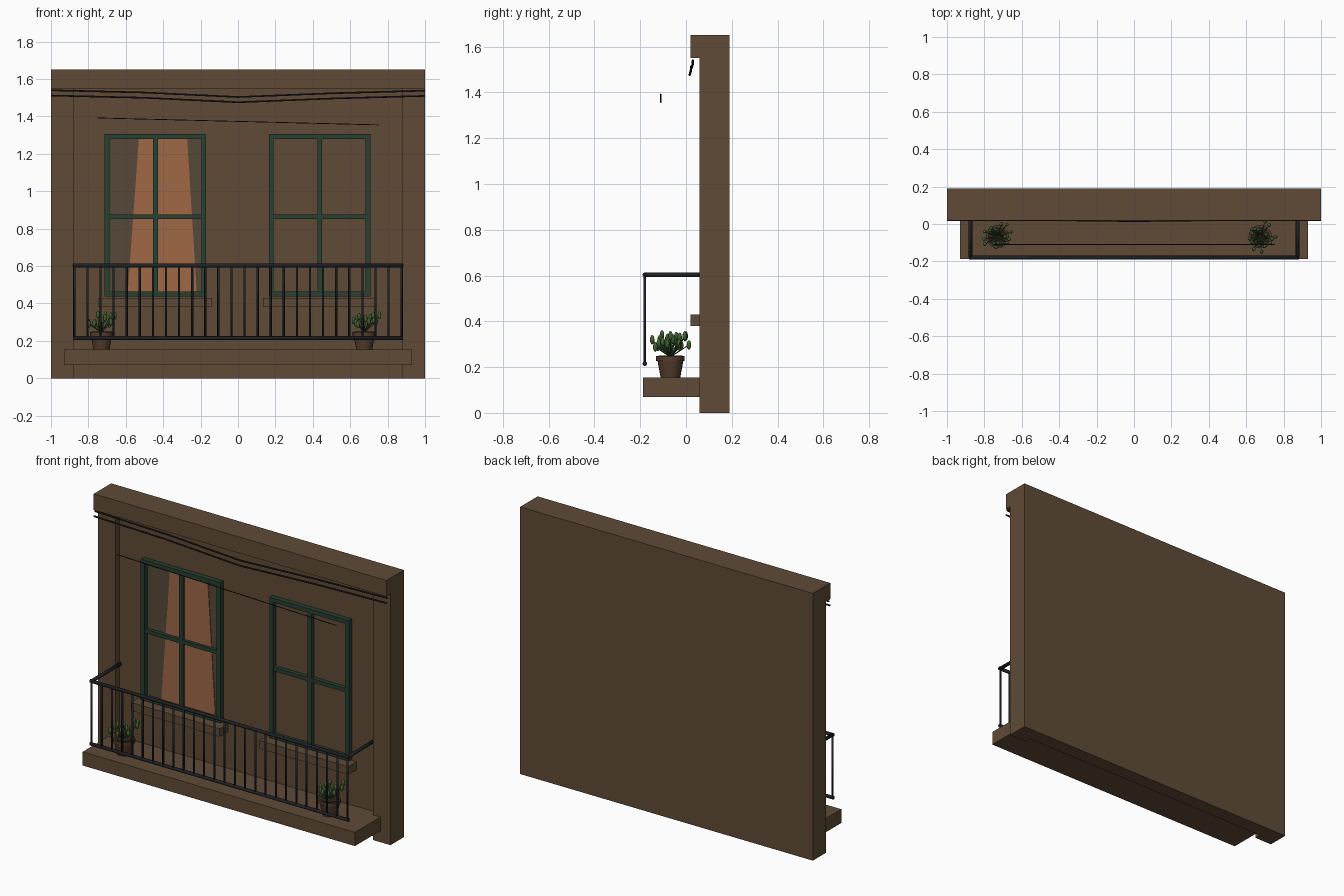
import bpy, bmesh, math, random
from mathutils import Vector

random.seed(4)
if "Cube" in bpy.data.objects:
    bpy.data.objects.remove(bpy.data.objects["Cube"], do_unlink=True)


def material(name, rgb):
    m = bpy.data.materials.new(name)
    m.use_nodes = True
    m.diffuse_color = (*rgb, 1)
    m.node_tree.nodes["Principled BSDF"].inputs["Base Color"].default_value = (*rgb, 1)
    return m


PLASTER = material("brown plaster", (0.115, 0.07, 0.038))
GLOW = material("warm curtain", (0.35, 0.14, 0.062))
SHADE = material("dim pane", (0.095, 0.066, 0.041))
GREEN = material("green paint", (0.02, 0.05, 0.03))
IRON = material("black iron", (0.014, 0.015, 0.018))
CLAY = material("dark clay", (0.09, 0.045, 0.027))
LEAF = material("leaf green", (0.05, 0.12, 0.03))
SOIL = material("dark soil", (0.025, 0.017, 0.01))


def finish(name, bm, mat, smooth=False):
    me = bpy.data.meshes.new(name)
    bmesh.ops.recalc_face_normals(bm, faces=bm.faces)
    for f in bm.faces:
        f.smooth = smooth
    bm.to_mesh(me)
    bm.free()
    me.materials.append(mat)
    ob = bpy.data.objects.new(name, me)
    bpy.context.scene.collection.objects.link(ob)
    return ob


def add_box(bm, x, y, z):
    verts = bmesh.ops.create_cube(bm, size=1)["verts"]
    for v in verts:
        v.co = [r[0] if c < 0 else r[1] for c, r in zip(v.co, (x, y, z))]


def box(name, x, y, z, mat):
    bm = bmesh.new()
    add_box(bm, x, y, z)
    return finish(name, bm, mat)


def add_rod(bm, a, b, r, sides=8, r2=None):
    a, b = Vector(a), Vector(b)
    new = bmesh.ops.create_cone(bm, cap_ends=True, segments=sides, radius1=r,
                                radius2=r if r2 is None else r2, depth=(b - a).length)
    turn = (b - a).to_track_quat("Z", "Y")
    for v in new["verts"]:
        v.co = turn @ v.co + (a + b) / 2


def plate(name, points, y, mat):
    bm = bmesh.new()
    bm.faces.new([bm.verts.new((x, y, z)) for x, z in points])
    out = bmesh.ops.extrude_face_region(bm, geom=bm.faces[:])["geom"]
    for v in out:
        if isinstance(v, bmesh.types.BMVert):
            v.co.y += 0.004
    return finish(name, bm, mat)


# Wall, corner pilasters, cornice and balcony slab
box("wall", (-1, 1), (0.10, 0.19), (0, 1.65), PLASTER)
for side, x in (("right", (-1, -0.88)), ("left", (0.88, 1))):
    box(side + "_pilaster", x, (0.06, 0.105), (0, 1.55), PLASTER)
box("cornice", (-1, 1), (0.02, 0.105), (1.55, 1.65), PLASTER)
box("balcony_slab", (-0.93, 0.93), (-0.187, 0.105), (0.07, 0.155), PLASTER)


# Windows: frame, glazing bars and sill
def window(side, cx):
    w, t, low, high = 0.272, 0.026, 0.437, 1.305
    bm = bmesh.new()
    y = (0.07, 0.105)
    for s in (-1, 1):
        add_box(bm, sorted((cx + s * w, cx + s * (w - t))), y, (low, high))
    for z in (low, high - t):
        add_box(bm, (cx - w + t, cx + w - t), y, (z, z + t))
    y = (0.075, 0.105)
    add_box(bm, (cx - 0.013, cx + 0.013), y, (low + t, high - t))
    add_box(bm, (cx - w + t, cx + w - t), y, (0.853, 0.877))
    finish(side + "_window_frame", bm, GREEN)
    box(side + "_window_sill", (cx - 0.303, cx + 0.303), (0.02, 0.105), (0.38, 0.43), PLASTER)


window("right", -0.442)
window("left", 0.437)

# Panes and the lit curtain
plate("right_pane", [(-0.70, 0.45), (-0.18, 0.45), (-0.18, 1.29), (-0.70, 1.29)], 0.097, SHADE)
plate("lit_curtain", [(-0.59, 0.45), (-0.22, 0.45), (-0.272, 1.285), (-0.53, 1.285)], 0.093, GLOW)

# Balcony railing
top, bottom, front, half = 0.603, 0.215, -0.18, 0.875
bm = bmesh.new()
for z in (top, bottom):
    add_rod(bm, (-half - 0.008, front, z), (half + 0.008, front, z), 0.0105)
for s in (-1, 1):
    add_rod(bm, (s * half, front, top), (s * half, 0.105, top), 0.0105)
finish("railing_rails", bm, IRON, True)
bm = bmesh.new()
count = 25
for i in range(count + 1):
    x = -half + 2 * half * i / count
    add_rod(bm, (x, front, bottom), (x, front, top), 0.006)
finish("railing_balusters", bm, IRON, True)


# Hanging cables and clothes line
def line(name, points, r, mat):
    cu = bpy.data.curves.new(name, "CURVE")
    cu.dimensions = "3D"
    cu.bevel_depth = r
    cu.bevel_resolution = 1
    sp = cu.splines.new("POLY")
    sp.points.add(len(points) - 1)
    for p, co in zip(sp.points, points):
        p.co = (*co, 1)
    cu.materials.append(mat)
    bpy.context.scene.collection.objects.link(bpy.data.objects.new(name, cu))


for name, z, y in (("upper_cable", 1.54, 0.03), ("lower_cable", 1.512, 0.022)):
    line(name, [(-1, y, z), (-0.5, y, z - 0.012), (0, y - 0.006, z - 0.036),
                (0.5, y, z - 0.016), (1, y, z - 0.002)], 0.005, IRON)
line("clothes_line", [(-0.75, -0.11, 1.392), (0.75, -0.11, 1.355)], 0.0025, IRON)


# Potted plants
def plant(side, cx):
    cy, base = -0.068, 0.155
    bm = bmesh.new()
    add_rod(bm, (cx, cy, base), (cx, cy, base + 0.075), 0.043, 20, 0.057)
    add_rod(bm, (cx, cy, base + 0.072), (cx, cy, base + 0.093), 0.062, 20)
    pot = finish(side + "_pot", bm, CLAY, True)
    bpy.context.view_layer.objects.active = pot
    pot.select_set(True)
    bpy.ops.object.shade_smooth_by_angle()
    pot.select_set(False)
    bm = bmesh.new()
    add_rod(bm, (cx, cy, base + 0.09), (cx, cy, base + 0.096), 0.053, 20)
    finish(side + "_soil", bm, SOIL)
    stems, leaves = bmesh.new(), bmesh.new()
    root = Vector((cx, cy, base + 0.09))
    for i in range(16):
        a = i * 2.4
        reach = 0.03 + 0.055 * random.random()
        tip = root + Vector((math.cos(a) * reach, math.sin(a) * reach, random.uniform(0.04, 0.1)))
        add_rod(stems, root, tip, 0.003, 5, 0.002)
        new = bmesh.ops.create_icosphere(leaves, subdivisions=2, radius=1)["verts"]
        for v in new:
            v.co = tip + Vector((v.co.x * 0.010, v.co.y * 0.010, v.co.z * 0.021))
    finish(side + "_plant_stems", stems, LEAF, True)
    finish(side + "_plant_leaves", leaves, LEAF, True)


plant("right", -0.73)
plant("left", 0.675)
